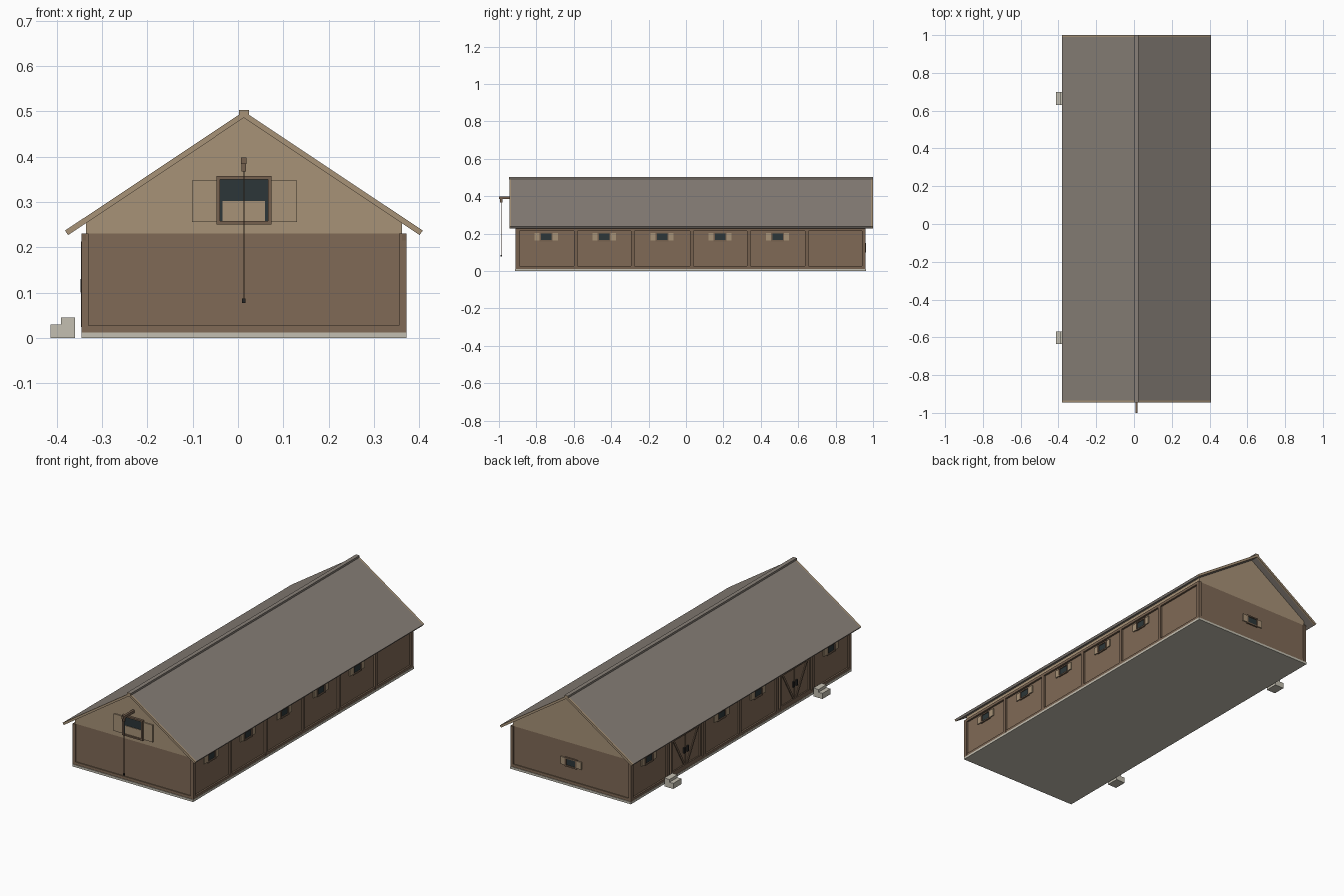
import bpy, bmesh

cube = bpy.data.objects.get("Cube")
if cube:
    bpy.data.objects.remove(cube, do_unlink=True)


def material(name, rgb):
    # sRGB bytes to linear
    lin = [((c / 255 + 0.055) / 1.055) ** 2.4 for c in rgb]
    col = (*lin, 1.0)
    m = bpy.data.materials.new(name)
    m.use_nodes = True
    m.diffuse_color = col
    bsdf = m.node_tree.nodes["Principled BSDF"]
    bsdf.inputs["Base Color"].default_value = col
    bsdf.inputs["Roughness"].default_value = 0.9
    return m


WALL = material("brown planks", (128, 106, 86))
TRIM = material("dark brown timber", (118, 97, 79))
TAN = material("tan planks", (167, 146, 119))
ROOF = material("grey roofing", (136, 128, 120))
STONE = material("pale stone", (196, 191, 177))
GLASS = material("dark glass", (44, 54, 56))
IRON = material("black iron", (38, 38, 38))


def prism(name, profile, y0, y1, mat):
    """Extrude an x-z outline from y0 to y1."""
    bm = bmesh.new()
    face = bm.faces.new([bm.verts.new((x, y0, z)) for x, z in profile])
    ext = bmesh.ops.extrude_face_region(bm, geom=[face])
    moved = [v for v in ext["geom"] if isinstance(v, bmesh.types.BMVert)]
    bmesh.ops.translate(bm, verts=moved, vec=(0, y1 - y0, 0))
    bmesh.ops.recalc_face_normals(bm, faces=bm.faces)
    mesh = bpy.data.meshes.new(name)
    bm.to_mesh(mesh)
    bm.free()
    mesh.materials.append(mat)
    obj = bpy.data.objects.new(name, mesh)
    bpy.context.collection.objects.link(obj)
    return obj


def box(name, x0, x1, y0, y1, z0, z1, mat):
    return prism(name, [(x0, z0), (x1, z0), (x1, z1), (x0, z1)], y0, y1, mat)


# Main dimensions
CX, HALF = 0.013, 0.349
X0, X1 = CX - HALF, CX + HALF
Y0, Y1 = -0.905, 0.955
BASE, EAVE = 0.012, 0.23
POSTS = [Y0, -0.59, -0.285, 0.03, 0.335, 0.645, Y1]
CENTRES = [(a + b) / 2 for a, b in zip(POSTS, POSTS[1:])]


def on_wall(wall, name, u0, u1, z0, z1, depth, mat):
    """Plate lying on one wall; u runs along the wall."""
    name = wall + "_" + name
    if wall == "left":
        return box(name, X1, X1 + depth, u0, u1, z0, z1, mat)
    if wall == "right":
        return box(name, X0 - depth, X0, u0, u1, z0, z1, mat)
    if wall == "front":
        return box(name, u0, u1, Y0 - depth, Y0, z0, z1, mat)
    return box(name, u0, u1, Y1, Y1 + depth, z0, z1, mat)


def frame(wall, name, u0, u1, z0, z1, w, depth, mat):
    on_wall(wall, name + "_jamb_a", u0, u0 + w, z0, z1, depth, mat)
    on_wall(wall, name + "_jamb_b", u1 - w, u1, z0, z1, depth, mat)
    on_wall(wall, name + "_sill", u0 + w, u1 - w, z0, z0 + w, depth, mat)
    on_wall(wall, name + "_lintel", u0 + w, u1 - w, z1 - w, z1, depth, mat)


def window(wall, u, z):
    on_wall(wall, "window_glass", u - 0.03, u + 0.03, z - 0.02, z + 0.02, 0.003, GLASS)
    frame(wall, "window_frame", u - 0.035, u + 0.035, z - 0.025, z + 0.024, 0.007, 0.008, TRIM)
    for s in (-1, 1):
        a, b = sorted((u + s * 0.035, u + s * 0.062))
        on_wall(wall, "window_shutter", a, b, z - 0.02, z + 0.02, 0.006, TAN)


# Foundation, walls and gable ends
box("foundation", X0 - 0.01, X1 + 0.01, Y0 - 0.008, Y1 + 0.008, 0, BASE, STONE)
box("walls", X0, X1, Y0, Y1, BASE, EAVE, WALL)
prism("gable_loft", [(X0, EAVE), (X1, EAVE), (X1, 0.254), (CX, 0.487), (X0, 0.254)], Y0, Y1, TAN)

# Roof slopes with tan boards along both gable edges
for side, s in (("left", 1), ("right", -1)):
    slope = [(CX, 0.5), (CX + s * 0.395, 0.237), (CX + s * 0.388, 0.227), (CX, 0.486)]
    prism(side + "_roof", slope, -0.935, 0.99, ROOF)
    prism(side + "_front_bargeboard", slope, -0.945, -0.935, TAN)
    prism(side + "_back_bargeboard", slope, 0.99, 1.0, TAN)
box("ridge_cap", CX - 0.011, CX + 0.011, -0.943, 0.998, 0.489, 0.503, ROOF)
for y in (-0.946, 0.997):
    box("ridge_cap_end", CX - 0.011, CX + 0.011, y, y + 0.003, 0.489, 0.503, TAN)

# Timber framing on the long walls
for wall in ("left", "right"):
    on_wall(wall, "sill_beam", Y0, Y1, BASE, 0.026, 0.009, TRIM)
    on_wall(wall, "top_plate", Y0 - 0.006, Y1 + 0.006, 0.215, EAVE, 0.01, TRIM)
    for y in POSTS:
        c = min(max(y, Y0 + 0.005), Y1 - 0.005)
        on_wall(wall, "post", c - 0.009, c + 0.009, BASE, 0.215, 0.01, TRIM)

# Timber framing on the gable walls
for wall in ("front", "back"):
    on_wall(wall, "sill_beam", X0, X1, BASE, 0.027, 0.005, WALL)
    for a, b in ((X0 - 0.01, X0 + 0.006), (X1 - 0.006, X1 + 0.01)):
        on_wall(wall, "corner_post", a, b, BASE, EAVE, 0.006, WALL)

# Small shuttered windows
DOOR_BAYS = (1, 4)
for i, y in enumerate(CENTRES):
    if i < 5:
        window("left", y, 0.183)
    if i not in DOOR_BAYS:
        window("right", y, 0.183)
window("back", CX, 0.125)


def brace(name, ya, yb, z0, z1):
    """Diagonal board across a door leaf on the right wall."""
    obj = prism(name, [(ya, z1), (ya + 0.012, z1), (yb + 0.012, z0), (yb, z0)],
                0, 0.008, TRIM)
    for v in obj.data.vertices:
        u, d, z = v.co
        v.co = (X0 - d, u, z)
    obj.data.flip_normals()


# Double doors with V braces
for i in DOOR_BAYS:
    y = CENTRES[i]
    on_wall("right", "door_leaves", y - 0.115, y + 0.115, 0.026, 0.205, 0.004, WALL)
    frame("right", "door_frame", y - 0.13, y + 0.13, 0.024, 0.213, 0.014, 0.011, TRIM)
    on_wall("right", "door_meeting_strip", y - 0.003, y + 0.003, 0.036, 0.2, 0.007, TRIM)
    for s in (-1, 1):
        brace("door_brace", y + s * 0.104 - 0.006, y + s * 0.012 - 0.006, 0.038, 0.199)
        on_wall("right", "door_handle", y + s * 0.014 - 0.005, y + s * 0.014 + 0.005,
                0.1, 0.13, 0.012, IRON)

# Stone steps
for y in (-0.602, 0.665):
    steps = [(-0.414, 0), (-0.36, 0), (-0.36, 0.045), (-0.391, 0.045), (-0.391, 0.03), (-0.414, 0.03)]
    prism("stone_steps", steps, y - 0.034, y + 0.034, STONE)

# Loft hatch with open shutters
on_wall("front", "hatch_opening", CX - 0.055, CX + 0.055, 0.255, 0.352, 0.002, GLASS)
on_wall("front", "hatch_half_door", CX - 0.047, CX + 0.047, 0.257, 0.302, 0.005, TAN)
frame("front", "hatch_frame", CX - 0.061, CX + 0.061, 0.25, 0.358, 0.008, 0.012, TRIM)
for a, b in ((-0.102, CX - 0.061), (CX + 0.061, 0.13)):
    on_wall("front", "hatch_shutter", a, b, 0.256, 0.348, 0.006, TAN)

# Hoist beam, pulley, rope and weight
box("hoist_beam", CX - 0.006, CX + 0.006, -1.0, Y0, 0.384, 0.398, TRIM)
box("hoist_pulley", CX - 0.005, CX + 0.005, -0.995, -0.981, 0.367, 0.384, TRIM)
box("hoist_rope", CX - 0.0012, CX + 0.0012, -0.9892, -0.9868, 0.085, 0.367, TRIM)
box("hoist_weight", CX - 0.004, CX + 0.004, -0.992, -0.984, 0.077, 0.087, IRON)
